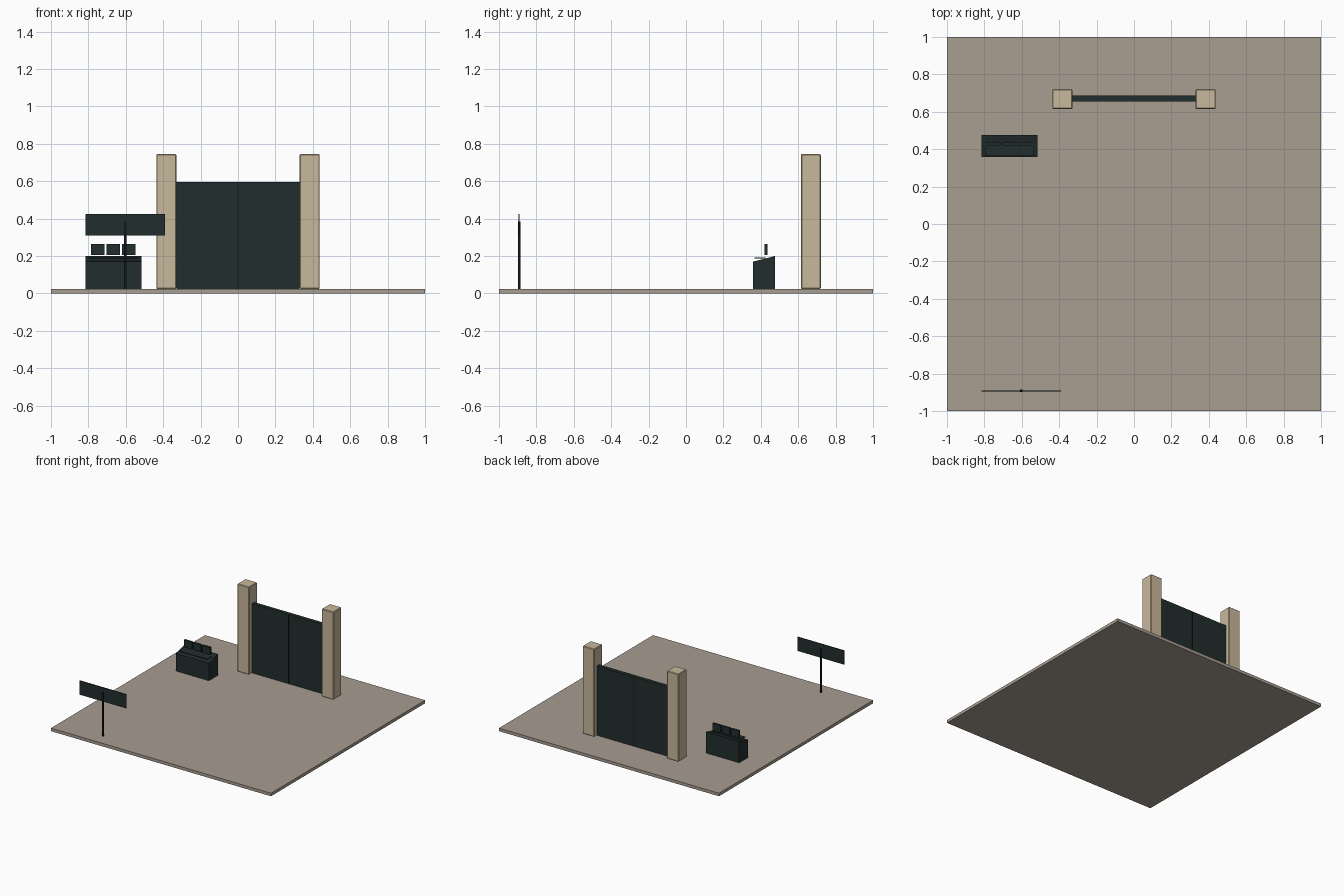
import bpy
import bmesh

if "Cube" in bpy.data.objects:
    bpy.data.objects.remove(bpy.data.objects["Cube"], do_unlink=True)


def material(name, rgb):
    mat = bpy.data.materials.new(name)
    mat.use_nodes = True
    color = (*rgb, 1)
    mat.diffuse_color = color
    mat.node_tree.nodes["Principled BSDF"].inputs["Base Color"].default_value = color
    return mat


paving = material("paving_taupe", (0.392, 0.337, 0.283))
stone = material("sand_stone", (0.584, 0.479, 0.328))
dark_green = material("dark_green_metal", (0.016, 0.026, 0.026))
black = material("black_metal", (0.007, 0.008, 0.009))


def box(name, x, y, z, mat, bevel=0):
    """Box spanning the (min, max) ranges x, y and z."""
    mesh = bpy.data.meshes.new(name)
    bm = bmesh.new()
    bmesh.ops.create_cube(bm, size=1)
    for v in bm.verts:
        v.co = [r[0] if c < 0 else r[1] for c, r in zip(v.co, (x, y, z))]
    bm.to_mesh(mesh)
    bm.free()
    obj = bpy.data.objects.new(name, mesh)
    bpy.context.collection.objects.link(obj)
    mesh.materials.append(mat)
    if bevel:
        mod = obj.modifiers.new("edge_bevel", "BEVEL")
        mod.width = bevel
        mod.segments = 1
    return obj


FLOOR = 0.025

# Paved ground slab
box("ground_slab", (-1, 1), (-1, 1), (0, FLOOR), paving)

# Gate: two pillars, two leaves and the seam between them
for side, s in (("left", 1), ("right", -1)):
    box(side + "_pillar", sorted((s * 0.33, s * 0.437)), (0.614, 0.721),
        (FLOOR, 0.745), stone, 0.005)
    box(side + "_gate_leaf", sorted((0, s * 0.33)), (0.655, 0.686),
        (FLOOR, 0.595), dark_green)
box("gate_seam", (-0.003, 0.003), (0.654, 0.687), (FLOOR, 0.595), black)

# Control desk with a top sloping down to the front
desk = box("desk_body", (-0.816, -0.515), (0.358, 0.475), (FLOOR, 0.2), dark_green)
for v in desk.data.vertices:
    if v.co.z > 0.1 and v.co.y < 0.4:
        v.co.z = 0.17
box("desk_tray", (-0.797, -0.535), (0.367, 0.425), (0.188, 0.193), dark_green)

# Row of upright screens on the desk
for i in range(3):
    cx = -0.75 + i * 0.083
    box(f"screen_{i + 1}", (cx - 0.036, cx + 0.036), (0.421, 0.437),
        (0.206, 0.265), dark_green)

# Sign board on a slim post
box("sign_post", (-0.609, -0.597), (-0.898, -0.886), (FLOOR, 0.385), black)
box("sign_board", (-0.815, -0.389), (-0.895, -0.889), (0.31, 0.425), dark_green)
